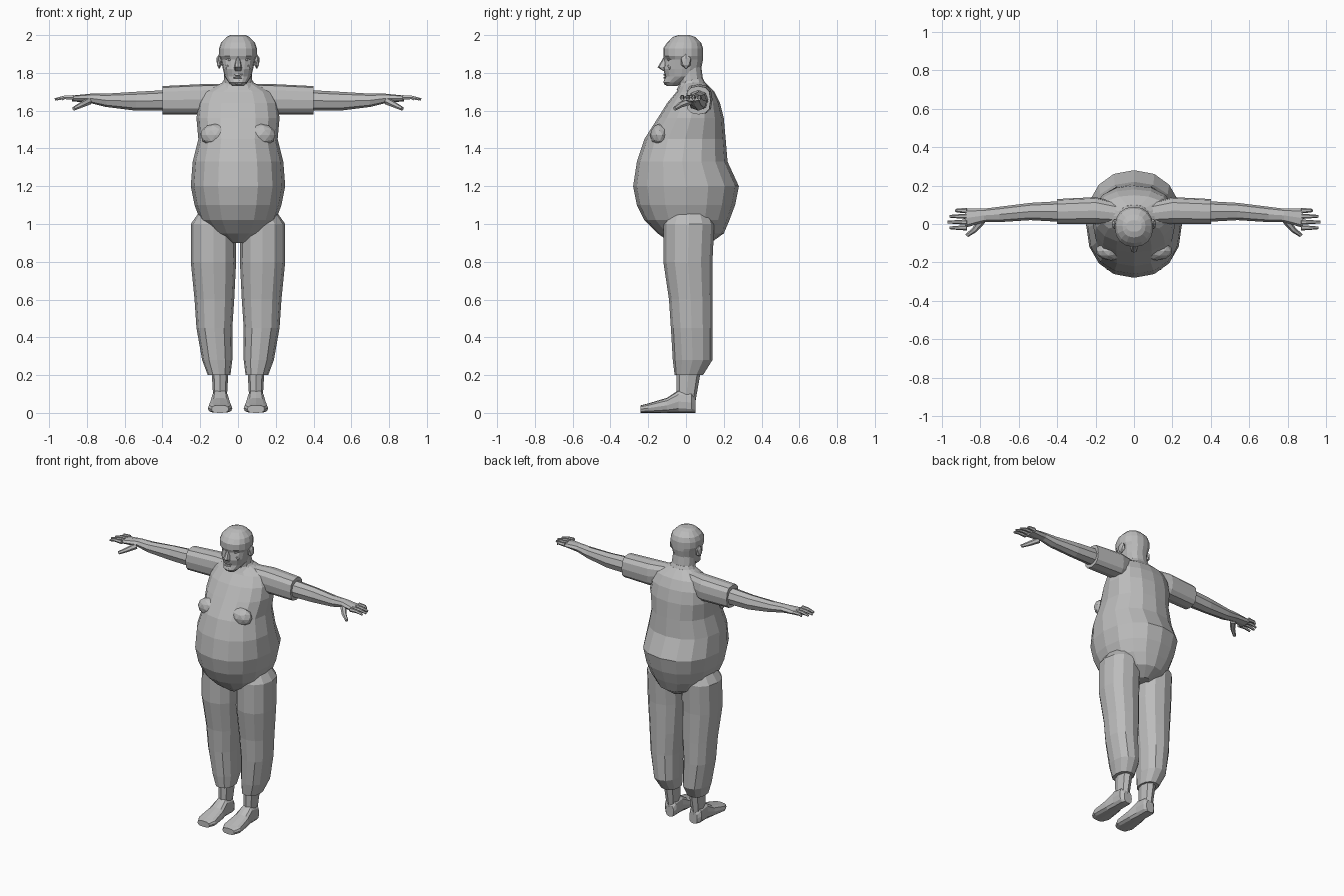
import bpy, bmesh
from math import sin, cos, pi, copysign
from mathutils import Vector, Matrix

cube = bpy.data.objects.get("Cube")
if cube:
    bpy.data.objects.remove(cube, do_unlink=True)

# One plain grey for the whole figure
grey = bpy.data.materials.new("plain grey")
grey.use_nodes = True
grey_colour = (.5, .5, .5, 1)
grey.diffuse_color = grey_colour
grey.node_tree.nodes["Principled BSDF"].inputs["Base Color"].default_value = grey_colour


def finish(name, bm, mirror):
    """Turn a bmesh into a flat shaded object, optionally mirrored to both sides."""
    bmesh.ops.recalc_face_normals(bm, faces=bm.faces[:])
    mesh = bpy.data.meshes.new(name)
    bm.to_mesh(mesh)
    bm.free()
    mesh.materials.append(grey)
    obj = bpy.data.objects.new(name, mesh)
    bpy.context.collection.objects.link(obj)
    if mirror:
        modifier = obj.modifiers.new("both sides", 'MIRROR')
        modifier.use_axis = (True, False, False)
        modifier.use_mirror_merge = False


def skin(bm, rings):
    """Join rings of points into a closed tube."""
    rows = [[bm.verts.new(point) for point in ring] for ring in rings]
    count = len(rows[0])
    for low, high in zip(rows, rows[1:]):
        for i in range(count):
            j = (i + 1) % count
            bm.faces.new((low[i], low[j], high[j], high[i]))
    bm.faces.new(rows[0])
    bm.faces.new(rows[-1])


def loft(name, axis, rows, sides=12, power=.9, mirror=False, shape=None):
    """Rows hold a position on the axis, then the spans of the two other axes."""
    place = {'x': lambda t, a, b: (t, a, b),
             'y': lambda t, a, b: (a, t, b),
             'z': lambda t, a, b: (a, b, t)}[axis]

    def across(low, high, wave):
        bulge = copysign(abs(wave) ** power, wave)
        return (low + high + (high - low) * bulge) / 2

    angles = [2 * pi * i / sides for i in range(sides)]
    bm = bmesh.new()
    skin(bm, [[place(t, across(left, right, cos(angle)), across(near, far, sin(angle)))
               for angle in angles]
              for t, left, right, near, far in rows])
    if shape:
        for vert in bm.verts:
            shape(vert.co)
    finish(name, bm, mirror)


def centred_loft(name, rows, sides=12, shape=None):
    """Upright loft whose rows are height, half width, front and back."""
    spans = [(height, -half, half, front, back) for height, half, front, back in rows]
    loft(name, 'z', spans, sides=sides, shape=shape)


def blob(name, centre, radii, mirror=False, detail=1):
    """Faceted ellipsoid."""
    bm = bmesh.new()
    placing = Matrix.Translation(centre) @ Matrix.Diagonal((*radii, 1))
    bmesh.ops.create_icosphere(bm, subdivisions=detail, radius=1, matrix=placing)
    finish(name, bm, mirror)


def digit(name, points, thickness):
    """Tapered six sided finger along a short path."""
    path = [Vector(point) for point in points]
    along = (path[-1] - path[0]).normalized()
    side = along.cross(Vector((0, 0, 1))).normalized()
    up = side.cross(along)
    rings = []
    for i, point in enumerate(path):
        radius = thickness * (1 - i / 4)
        rings.append([point + radius * (side * cos(k * pi / 3) + up * sin(k * pi / 3))
                      for k in range(6)])
    bm = bmesh.new()
    skin(bm, rings)
    finish(name, bm, True)


# Shirt body with a large belly and full back
centred_loft("shirt_body", [
    (.9, .05, -.08, .13),
    (.95, .14, -.15, .2),
    (1.02, .2, -.22, .23),
    (1.1, .23, -.26, .26),
    (1.2, .25, -.28, .28),
    (1.33, .24, -.26, .22),
    (1.45, .21, -.22, .21),
    (1.56, .22, -.15, .2),
    (1.64, .21, -.1, .18),
    (1.7, .18, -.05, .15),
    (1.75, .08, -.02, .1)], sides=16)
blob("chest", (.12, -.14, 1.47), (.08, .05, .06), mirror=True, detail=2)

# Short sleeves
loft("sleeve", 'x', [
    (.08, 0, .11, 1.6, 1.74),
    (.2, 0, .14, 1.58, 1.74),
    (.4, 0, .13, 1.58, 1.73)], power=.75, mirror=True)

# Bare arms running into the palms
loft("arm", 'x', [
    (.36, .01, .12, 1.6, 1.71),
    (.54, .02, .11, 1.6, 1.7),
    (.7, .01, .09, 1.62, 1.69),
    (.78, .01, .08, 1.64, 1.69),
    (.88, -.02, .08, 1.65, 1.68)], sides=8, mirror=True)

# Fingers and thumbs
for i, name in enumerate(("little", "ring", "middle", "index")):
    y = .07 - .03 * i
    tip = .97 - .01 * (i - 2) ** 2
    digit(name + "_finger", [(.87, y, 1.67), (.92, y, 1.67), (tip, y, 1.66)], .014)
digit("thumb", [(.79, .02, 1.65), (.83, -.03, 1.63), (.87, -.06, 1.61)], .02)

# Trouser legs
loft("trouser_leg", 'z', [
    (1.07, .03, .2, -.09, .12),
    (1, .01, .25, -.12, .15),
    (.8, .01, .25, -.12, .14),
    (.6, .02, .23, -.09, .14),
    (.45, .03, .22, -.08, .14),
    (.28, .03, .19, -.07, .14),
    (.2, .04, .16, -.06, .09)], mirror=True)

# Ankles and feet
loft("ankle", 'z', [
    (.23, .05, .14, -.05, .08),
    (.06, .06, .13, -.05, .05)], sides=8, mirror=True)
loft("foot", 'y', [
    (.05, .06, .12, 0, .08),
    (.03, .05, .14, 0, .11),
    (-.04, .05, .14, 0, .12),
    (-.1, .04, .15, 0, .08),
    (-.2, .03, .16, 0, .05),
    (-.24, .05, .14, 0, .04)], power=.7, mirror=True)

# Neck and shirt collar
centred_loft("neck", [
    (1.69, .08, -.03, .1),
    (1.84, .07, -.05, .08)])
centred_loft("collar", [
    (1.71, .11, -.05, .12),
    (1.77, .07, -.02, .09)])

# Head with sunken eye sockets
eye_height = 1.87


def sockets(co):
    if abs(co.z - eye_height) < .01 and co.y < -.07 and abs(co.x) > .01:
        co.y += .014


centred_loft("head", [
    (1.73, .03, -.1, -.05),
    (1.75, .05, -.12, -.01),
    (1.78, .07, -.11, .06),
    (1.82, .08, -.12, .08),
    (eye_height, .09, -.12, .09),
    (1.89, .1, -.12, .09),
    (1.93, .1, -.12, .09),
    (1.96, .09, -.1, .08),
    (1.99, .06, -.07, .05),
    (2, .04, -.04, .02)], sides=16, shape=sockets)

# Face details
centred_loft("nose", [
    (1.88, .01, -.12, -.09),
    (1.83, .02, -.15, -.09),
    (1.81, .02, -.12, -.09)], sides=8)
blob("eye", (.04, -.09, eye_height), (.02, .01, .01), mirror=True)
blob("cheek", (.05, -.08, 1.83), (.02, .02, .02), mirror=True)
for name, height in (("upper_lip", 1.79), ("lower_lip", 1.775)):
    blob(name, (0, -.11, height), (.03, .01, .007))
blob("chin", (0, -.1, 1.75), (.03, .02, .02))
blob("ear", (.1, 0, 1.86), (.016, .03, .04), mirror=True)
